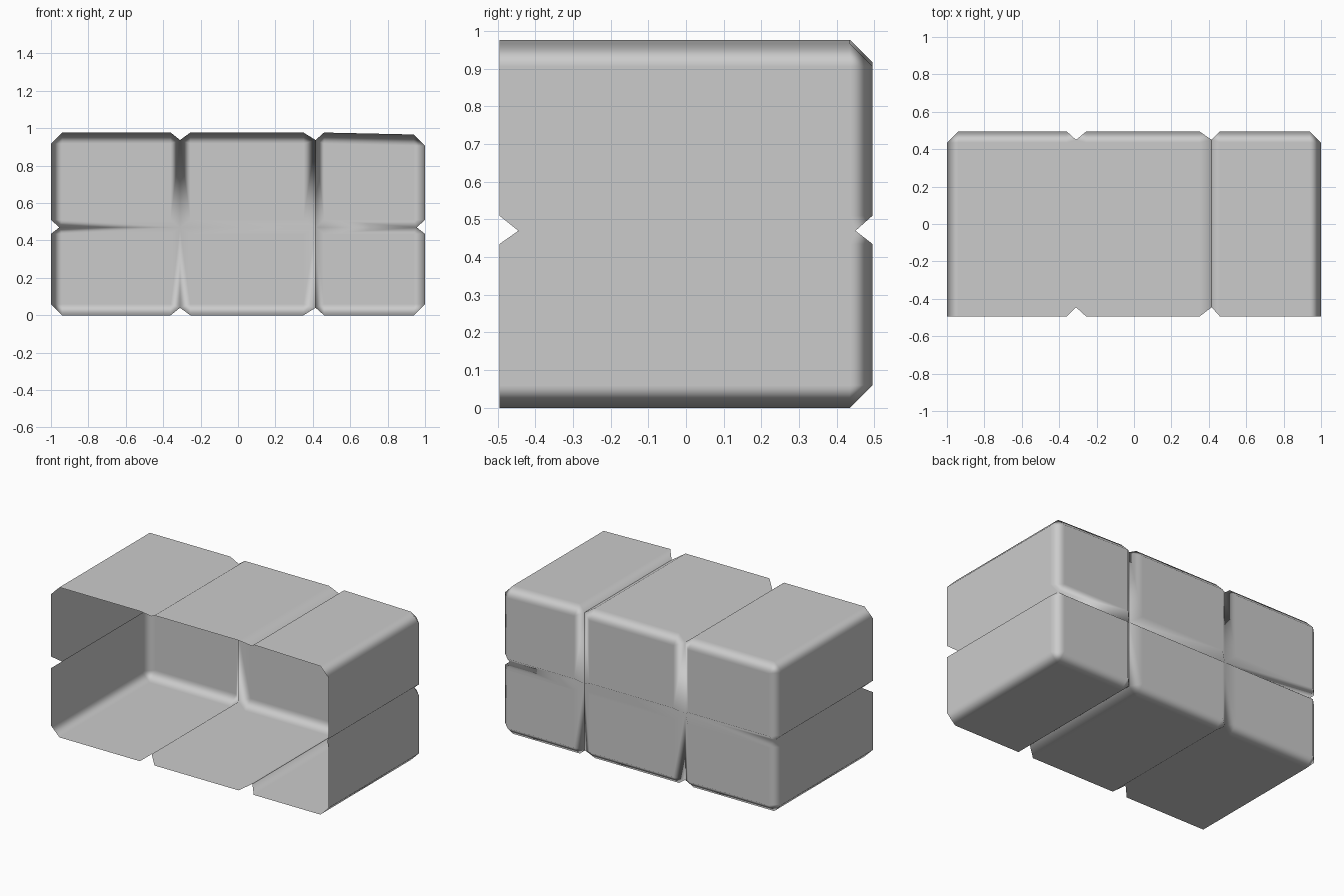
import bpy, bmesh

cube = bpy.data.objects.get("Cube")
if cube:
    bpy.data.objects.remove(cube, do_unlink=True)

grey = bpy.data.materials.new("plain grey")
grey.use_nodes = True
COLOUR = (0.6, 0.6, 0.6, 1)
grey.diffuse_color = COLOUR
grey.node_tree.nodes["Principled BSDF"].inputs["Base Color"].default_value = COLOUR

FRONT, BACK, TOP = -0.495, 0.495, 0.977
BEVEL = 0.06      # chamfer of the outer edges
DIP = 0.045       # depth of the grooves between the blocks
SPLIT = 0.47      # height of the level groove


def add_face(bm, points):
    """Face from points, dropping repeated ones."""
    unique = list(dict.fromkeys(points))
    if len(unique) > 2:
        bm.faces.new([bm.verts.new(p) for p in unique])


def add_block(bm, xs, zs):
    """One open-fronted cushion; each side is (limit, flat edge, is_outer, inward)."""
    B, X, Z, XF, ZF = {}, {}, {}, {}, {}
    corners = [(i, j) for i in (0, 1) for j in (0, 1)]
    for c in corners:
        x, fx, outer_x, in_x = xs[c[0]]
        z, fz, outer_z, in_z = zs[c[1]]
        # groove bottoms sit inside the outer planes they reach
        tip_x = x + in_x * DIP if outer_x else x
        tip_z = z + in_z * (DIP - 0.005) if outer_z else z
        tip, tip_front = (tip_x, BACK - DIP, tip_z), (tip_x, FRONT + DIP + 0.005, tip_z)
        B[c] = (fx, BACK, fz)
        X[c] = (x, BACK - BEVEL, fz) if outer_x else tip
        Z[c] = (fx, BACK - BEVEL, z) if outer_z else tip
        XF[c] = (x, FRONT, fz) if outer_x else tip_front
        ZF[c] = (fx, FRONT, z) if outer_z else tip_front
    add_face(bm, [B[0, 0], B[1, 0], B[1, 1], B[0, 1]])
    for k in (0, 1):
        # back chamfers or groove walls, then the outer walls
        a, b = (k, 0), (k, 1)
        add_face(bm, [B[a], B[b], X[b], X[a]])
        if xs[k][2]:
            add_face(bm, [X[a], X[b], XF[b], XF[a]])
        a, b = (0, k), (1, k)
        add_face(bm, [B[a], B[b], Z[b], Z[a]])
        if zs[k][2]:
            add_face(bm, [Z[a], Z[b], ZF[b], ZF[a]])
    for c in corners:
        add_face(bm, [B[c], X[c], Z[c]])
        if X[c] != Z[c]:
            add_face(bm, [X[c], Z[c], ZF[c], XF[c]])


def build(name, columns, slope=0):
    bm = bmesh.new()
    rows = [((0, BEVEL, True, 1), (SPLIT, SPLIT - 0.035, False, 0)),
            ((SPLIT, SPLIT + 0.04, False, 0), (TOP, TOP - BEVEL, True, -1))]
    for xs in columns:
        for zs in rows:
            add_block(bm, xs, zs)
    # the top sinks a little towards the end of the last column
    for v in bm.verts:
        if v.co.z > 0.8:
            v.co.z -= slope * max(0, v.co.x - 0.46)
    bmesh.ops.remove_doubles(bm, verts=bm.verts, dist=0.0005)
    bmesh.ops.recalc_face_normals(bm, faces=bm.faces)
    if max(bm.faces, key=lambda f: f.calc_center_median().y).normal.y < 0:
        bmesh.ops.reverse_faces(bm, faces=bm.faces)
    for f in bm.faces:
        f.smooth = True
    mesh = bpy.data.meshes.new(name)
    bm.to_mesh(mesh)
    bm.free()
    mesh.materials.append(grey)
    obj = bpy.data.objects.new(name, mesh)
    bpy.context.collection.objects.link(obj)
    # flat panels stay flat, shading rolls over the chamfers only
    mod = obj.modifiers.new("panel_normals", "WEIGHTED_NORMAL")
    mod.weight = 100
    return obj


# Two joined columns, and the separate end column
build("main_shell", [((-1, -0.94, True, 1), (-0.31, -0.36, False, 0)),
                     ((-0.31, -0.255, False, 0), (0.415, 0.35, False, 0))])
build("end_shell", [((0.415, 0.46, False, 0), (1, 0.94, True, -1))], slope=0.022)
